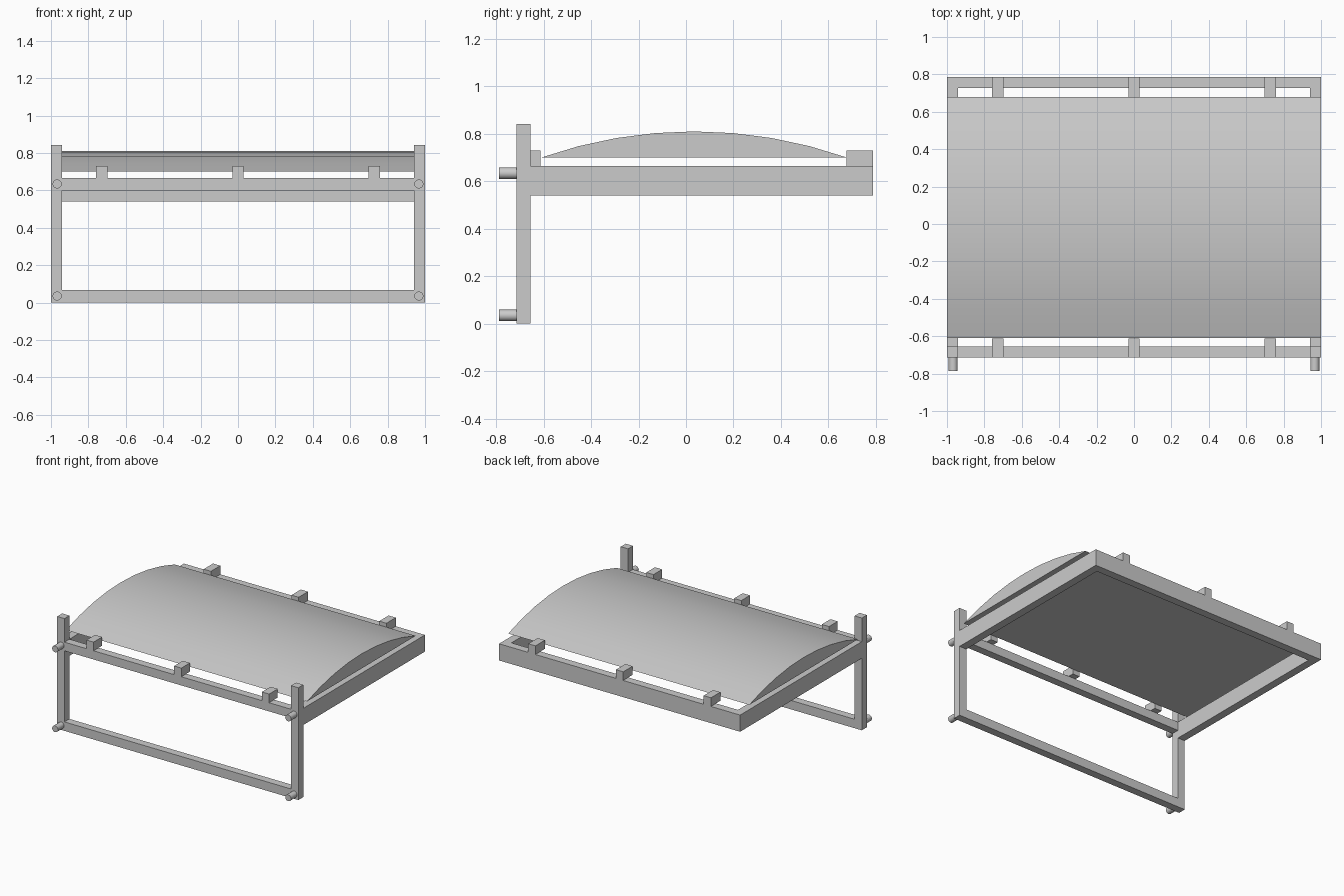
import bpy, bmesh, math
from mathutils import Matrix

if "Cube" in bpy.data.objects:
    bpy.data.objects.remove(bpy.data.objects["Cube"])


def make_object(name, bm):
    bmesh.ops.recalc_face_normals(bm, faces=bm.faces)
    mesh = bpy.data.meshes.new(name)
    bm.to_mesh(mesh)
    bm.free()
    obj = bpy.data.objects.new(name, mesh)
    bpy.context.collection.objects.link(obj)
    return obj


def box(name, x, y, z):
    bm = bmesh.new()
    bmesh.ops.create_cube(bm, size=1)
    for v in bm.verts:
        v.co = [lo + (c + 0.5) * (hi - lo) for c, (lo, hi) in zip(v.co, (x, y, z))]
    return make_object(name, bm)


def smooth(obj):
    bpy.ops.object.select_all(action='DESELECT')
    obj.select_set(True)
    bpy.context.view_layer.objects.active = obj
    bpy.ops.object.shade_smooth_by_angle(angle=math.radians(30))


FRONT, FRONT_IN = -0.714, -0.655
BACK, BACK_IN = 0.787, 0.727
OUT, IN = 1.0, 0.94
TOP = 0.665

# Front posts, side rails and round pegs on both sides
for side, s in (("left", -1), ("right", 1)):
    xs = tuple(sorted((s * IN, s * OUT)))
    box(f"{side}_front_post", xs, (FRONT, FRONT_IN), (0, 0.842))
    box(f"{side}_side_rail", xs, (FRONT_IN, BACK_IN), (0.54, TOP))
    for level, z in (("lower", 0.035), ("upper", 0.634)):
        bm = bmesh.new()
        place = Matrix.Translation((s * 0.967, (FRONT - BACK) / 2, z)) @ Matrix.Rotation(math.pi / 2, 4, 'X')
        bmesh.ops.create_cone(bm, cap_ends=True, segments=32, radius1=0.024, radius2=0.024,
                              depth=BACK + FRONT, matrix=place)
        smooth(make_object(f"{side}_{level}_peg", bm))

# Cross rails
box("front_bottom_rail", (-IN, IN), (FRONT, FRONT_IN), (0, 0.067))
box("front_top_rail", (-IN, IN), (FRONT, FRONT_IN), (0.60, TOP))
box("back_rail", (-OUT, OUT), (BACK_IN, BACK), (0.54, TOP))

# Small blocks overhanging inward from the front and back rails
for i, x in enumerate((-0.728, 0, 0.728), 1):
    box(f"front_block_{i}", (x - 0.03, x + 0.03), (FRONT, -0.612), (TOP, 0.73))
    box(f"back_block_{i}", (x - 0.03, x + 0.03), (0.676, BACK), (TOP, 0.73))

# Arched solid panel floating above the frame
half, rise, base, mid = 0.644, 0.11, 0.70, 0.034
radius = (half ** 2 + rise ** 2) / (2 * rise)
arc = math.asin(half / radius)
bm = bmesh.new()
profile = []
for i in range(9):
    a = arc * (i / 4 - 1)
    profile.append(bm.verts.new((-OUT, mid + radius * math.sin(a),
                                 base + rise - radius * (1 - math.cos(a)))))
cap = bm.faces.new(profile)
ext = bmesh.ops.extrude_face_region(bm, geom=[cap], use_keep_orig=True)
bmesh.ops.translate(bm, vec=(2 * OUT, 0, 0),
                    verts=[g for g in ext["geom"] if isinstance(g, bmesh.types.BMVert)])
panel = make_object("arched_panel", bm)
smooth(panel)
# Keep the thin front and back edges crisp and the ends and underside flat
for p in panel.data.polygons:
    if abs(p.normal.x) > 0.9 or p.normal.z < -0.9:
        p.use_smooth = False
